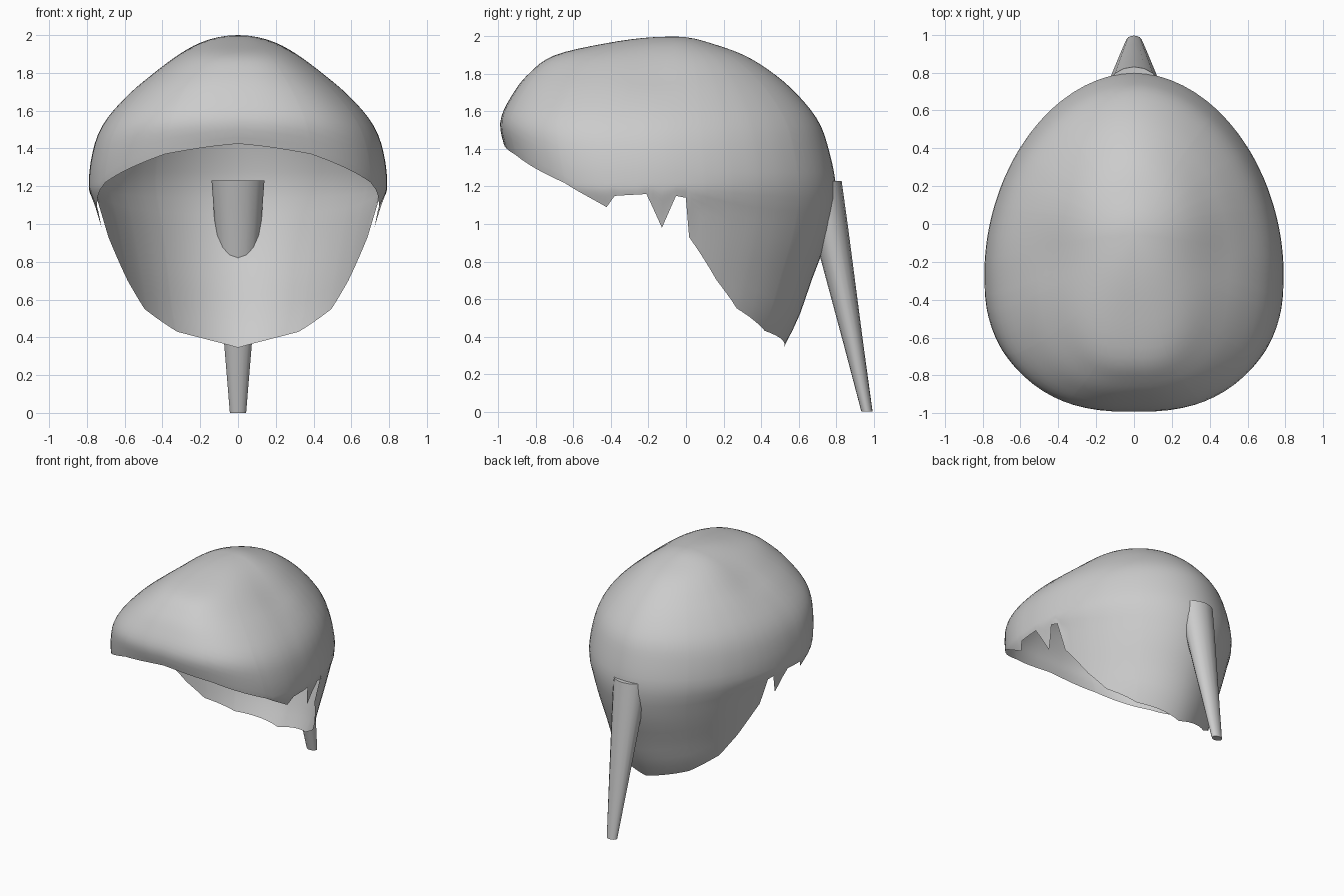
import bpy, bmesh, math

if "Cube" in bpy.data.objects:
    bpy.data.objects.remove(bpy.data.objects["Cube"])

# Hair shell outline by height: z, front y, back y, half width
PROFILE = [
    (2.00, -.06, -.06, 0), (1.965, -.42, .13, .19), (1.90, -.70, .31, .32),
    (1.80, -.84, .47, .455), (1.70, -.92, .585, .57), (1.55, -.99, .705, .70),
    (1.42, -.97, .755, .76), (1.20, -.90, .80, .79), (1.08, -.82, .79, .755),
    (.90, -.80, .745, .71), (.70, -.75, .67, .665), (.50, -.70, .60, .62),
    (.34, -.65, .52, .55)]

# Hem: angle from the side (front -90, back 90) and height
HEM = [(-90, 1.425), (-66, 1.37), (-31, 1.22), (-11.5, 1.09), (-7, 1.15),
       (3, 1.16), (8, .98), (12, 1.15), (15, 1.14), (16.7, .93), (21.5, .83),
       (28, .70), (38, .55), (56, .43), (90, .345)]


def profile_at(z):
    # smooth interpolation over sqrt(depth), so the crown is round
    us = [math.sqrt(2 - p[0]) for p in PROFILE]
    u = math.sqrt(max(0, 2 - z))
    n = len(us)
    i = max(0, min(n - 2, sum(1 for v in us if v <= u) - 1))
    h = us[i + 1] - us[i]
    t = (u - us[i]) / h
    out = []
    for k in (1, 2, 3):
        def slope(j):
            a, b = max(0, j - 1), min(n - 1, j + 1)
            return (PROFILE[b][k] - PROFILE[a][k]) / (us[b] - us[a])
        p, q = PROFILE[i][k], PROFILE[i + 1][k]
        out.append((2*t**3 - 3*t*t + 1) * p + (t**3 - 2*t*t + t) * h * slope(i)
                   + (3*t*t - 2*t**3) * q + (t**3 - t*t) * h * slope(i + 1))
    return out


def shell_point(deg, z):
    front, back, half = profile_at(z)
    mid = -.06 - .20 * math.sin(math.pi / 2 * min(1, (2 - z) / .6))
    c = max(0, math.cos(math.radians(deg)))
    s = math.sin(math.radians(deg))
    # squarer forehead, slightly pointed back
    if deg < 0:
        e = 2 / 2.6
        x, y = half * c**e, mid - (mid - front) * (-s)**e
    else:
        e = 2 / 1.92
        x, y = half * c**e, mid + (back - mid) * s**e
    # soft hollow either side of the crown
    dent = .015 * math.exp(-((x - .45)**2 + (y + .15)**2) / .03) if z > 1.4 else 0
    return x, y, z - dent


def hem_height(deg):
    for (a, za), (b, zb) in zip(HEM, HEM[1:]):
        if a <= deg <= b:
            return za + (zb - za) * (deg - a) / (b - a)


def make_object(name, bm):
    bmesh.ops.recalc_face_normals(bm, faces=bm.faces)
    me = bpy.data.meshes.new(name)
    bm.to_mesh(me)
    bm.free()
    ob = bpy.data.objects.new(name, me)
    bpy.context.collection.objects.link(ob)
    bpy.context.view_layer.objects.active = ob
    ob.select_set(True)
    bpy.ops.object.shade_smooth_by_angle(angle=math.radians(50))
    ob.select_set(False)
    return ob


# Hair shell: open surface, both halves from one set of columns
half_angles = sorted(set(range(-90, 91, 5)) | {a for a, _ in HEM})
columns = [(a, 1) for a in half_angles] + [(a, -1) for a in half_angles[-2:0:-1]]
UPPER, LOWER = 24, 10
bm = bmesh.new()
grid = []
for a, side in columns:
    low = hem_height(a)
    belt = max(low + .04, 1.22)       # even rows above, ragged hem below
    heights = [2 - (2 - belt) * (r / UPPER)**1.7 for r in range(1, UPPER + 1)]
    heights += [belt + (low - belt) * r / LOWER for r in range(1, LOWER + 1)]
    col = []
    for z in heights:
        x, y, z = shell_point(a, z)
        col.append(bm.verts.new((x * side, y, z)))
    grid.append(col)
crown = bm.verts.new((0, -.06, 2))
for i, col in enumerate(grid):
    nxt = grid[(i + 1) % len(grid)]
    bm.faces.new((crown, col[0], nxt[0]))
    for r in range(UPPER + LOWER - 1):
        bm.faces.new((col[r], col[r + 1], nxt[r + 1], nxt[r]))
make_object("hair_shell", bm)

# Ponytail: tapered oval tube pushed into the back of the shell
TAIL = [(1.23, .715, .14, .115), (1.0, .765, .123, .097),
        (.35, .895, .072, .052), (0, .965, .043, .03)]
SIDES = 16
bm = bmesh.new()
rings = [[bm.verts.new((rx * math.cos(k * math.tau / SIDES),
                        y + ry * math.sin(k * math.tau / SIDES), z))
          for k in range(SIDES)] for z, y, rx, ry in TAIL]
for a, b in zip(rings, rings[1:]):
    for k in range(SIDES):
        j = (k + 1) % SIDES
        bm.faces.new((a[k], a[j], b[j], b[k]))
bm.faces.new(rings[0])
bm.faces.new(rings[-1])
make_object("ponytail", bm)
